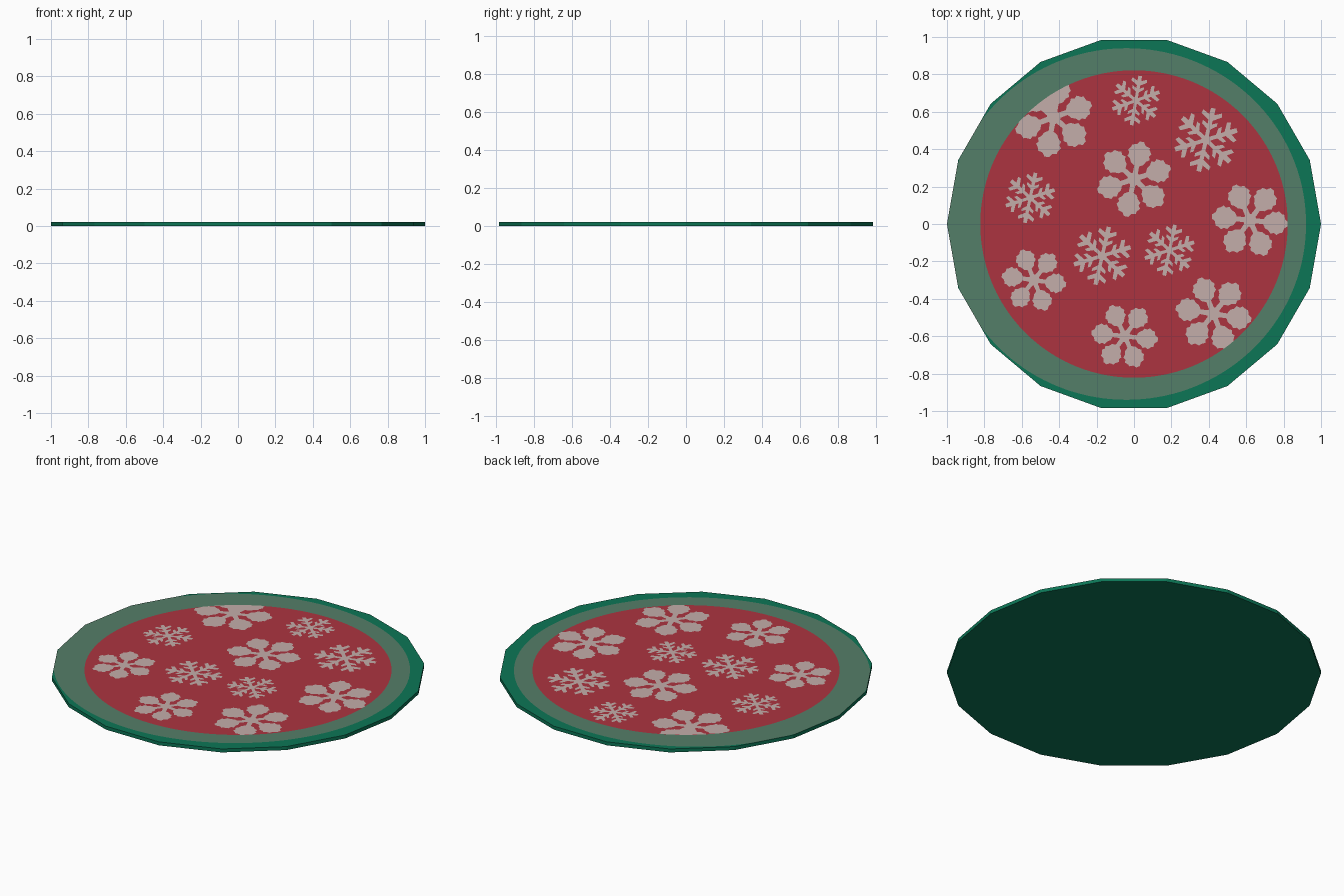
import bpy, bmesh, math

if "Cube" in bpy.data.objects:
    bpy.data.objects.remove(bpy.data.objects["Cube"])

H = 0.0205      # top of the board
SIDES = 18


def material(name, rgb):
    m = bpy.data.materials.new(name)
    lin = [(c / 255 / 12.92) if c < 10 else ((c / 255 + 0.055) / 1.055) ** 2.4 for c in rgb]
    m.diffuse_color = (*lin, 1)
    m.use_nodes = True
    m.node_tree.nodes["Principled BSDF"].inputs["Base Color"].default_value = m.diffuse_color
    return m


GREEN = material("pine green", (12, 118, 86))
SAGE = material("sage green", (84, 126, 104))
RED = material("berry red", (172, 52, 64))
PALE = material("pale frost", (196, 174, 170))


def finish(bm, name, mat):
    me = bpy.data.meshes.new(name)
    bm.to_mesh(me)
    bm.free()
    me.materials.append(mat)
    ob = bpy.data.objects.new(name, me)
    bpy.context.collection.objects.link(ob)
    return ob


def plate(name, pts, z, mat):
    """Flat painted shape facing up, given by a counter-clockwise outline."""
    bm = bmesh.new()
    f = bm.faces.new([bm.verts.new((x, y, z)) for x, y in pts])
    f.normal_update()
    if f.normal.z < 0:
        f.normal_flip()
    bmesh.ops.triangulate(bm, faces=bm.faces[:], ngon_method='EAR_CLIP')
    return finish(bm, name, mat)


def clip_to(x, y, limit):
    r = math.hypot(x, y)
    k = min(1, limit / r) if r else 1
    return x * k, y * k


def rim_radius(x, y):
    """Distance from the centre to the 18-sided rim in this direction."""
    step = 2 * math.pi / SIDES
    a = math.atan2(y, x) % step - step / 2
    return math.cos(step / 2) / math.cos(a)


# Board: 18-sided flat disc
bm = bmesh.new()
ring = [(math.cos(2 * math.pi * i / SIDES), math.sin(2 * math.pi * i / SIDES)) for i in range(SIDES)]
base = bm.faces.new([bm.verts.new((x, y, 0)) for x, y in ring])
ext = bmesh.ops.extrude_face_region(bm, geom=[base], use_keep_orig=True)
bmesh.ops.translate(bm, vec=(0, 0, H), verts=[v for v in ext["geom"] if isinstance(v, bmesh.types.BMVert)])
bmesh.ops.recalc_face_normals(bm, faces=bm.faces[:])
finish(bm, "board", GREEN)

# Sage band, slightly off centre and running out over the left rim
N = 144
pts = []
for i in range(N):
    a = 2 * math.pi * i / N
    x, y = -0.04 + 0.96 * math.cos(a), 0.94 * math.sin(a)
    pts.append(clip_to(x, y, rim_radius(x, y)))
plate("sage_band", pts, H + 0.0008, SAGE)

# Red field
R = 0.822
plate("red_field", [(R * math.cos(2 * math.pi * i / 96), R * math.sin(2 * math.pi * i / 96)) for i in range(96)],
      H + 0.0016, RED)

# Half outlines of one snowflake arm: (distance along arm, half width)
CHUNKY = [(0.16, 0.07), (0.36, 0.065), (0.42, 0.17), (0.52, 0.22), (0.58, 0.30), (0.67, 0.27),
          (0.74, 0.32), (0.84, 0.25), (0.90, 0.24), (0.93, 0.12), (1.02, 0.06)]
THIN = [(0.13, 0.06), (0.34, 0.06), (0.47, 0.23), (0.58, 0.23), (0.49, 0.065), (0.61, 0.065),
        (0.77, 0.32), (0.89, 0.29), (0.79, 0.08), (0.99, 0.07)]


def snowflake(name, cx, cy, r, turn, half):
    pts = []
    for k in range(6):
        a = math.radians(turn + 60 * k)
        c, s = math.cos(a), math.sin(a)
        arm = [(t, -w) for t, w in half] + [(t, w) for t, w in reversed(half)]
        for t, w in arm:
            pts.append(clip_to(cx + r * (t * c - w * s), cy + r * (t * s + w * c), R))
    plate(name, pts, H + 0.0024, PALE)


# Snowflakes: x, y, radius, rotation
full = [(-0.43, 0.57, 0.21, 20), (0.0, 0.24, 0.20, 18), (0.62, 0.02, 0.20, -6),
        (0.425, -0.48, 0.20, -9), (-0.535, -0.30, 0.17, -8), (-0.05, -0.60, 0.175, -6)]
fine = [(0.01, 0.66, 0.135, 20), (0.385, 0.45, 0.175, 17), (-0.555, 0.14, 0.138, 18),
        (-0.17, -0.17, 0.16, 17), (0.19, -0.14, 0.14, 18)]
for i, p in enumerate(full):
    snowflake(f"full_snowflake_{i + 1}", *p, CHUNKY)
for i, p in enumerate(fine):
    snowflake(f"fine_snowflake_{i + 1}", *p, THIN)
